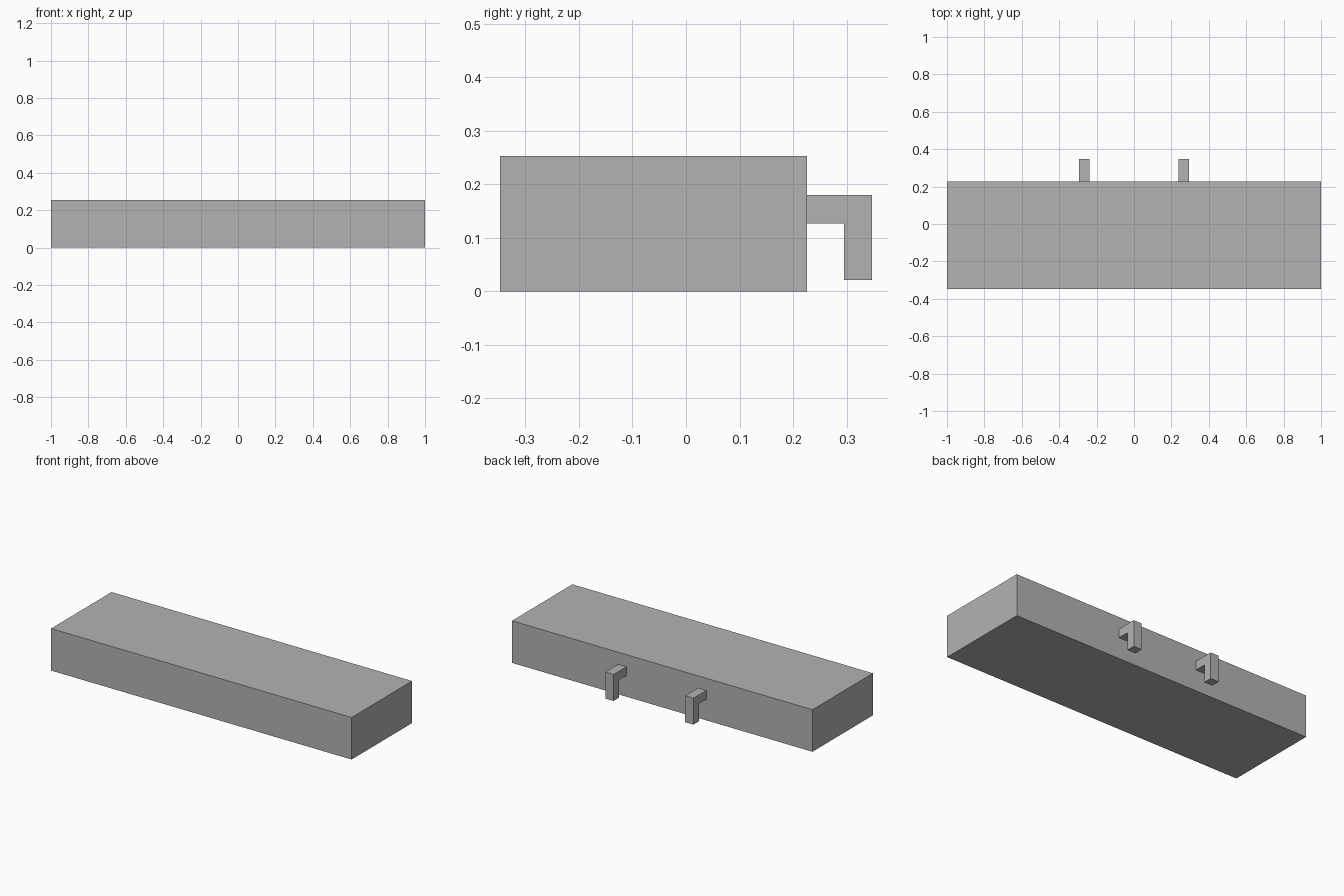
import bpy
import bmesh

cube = bpy.data.objects.get("Cube")
if cube:
    bpy.data.objects.remove(cube, do_unlink=True)

GREY = (0.45, 0.45, 0.45, 1.0)
mat = bpy.data.materials.new("plain_grey")
mat.use_nodes = True
mat.diffuse_color = GREY
mat.node_tree.nodes["Principled BSDF"].inputs["Base Color"].default_value = GREY


def extrude_profile(name, profile, x_min, x_max):
    """Sweep a closed (y, z) outline along x into a solid."""
    bm = bmesh.new()
    face = bm.faces.new([bm.verts.new((x_min, y, z)) for y, z in profile])
    swept = bmesh.ops.extrude_face_region(bm, geom=[face])["geom"]
    verts = [v for v in swept if isinstance(v, bmesh.types.BMVert)]
    bmesh.ops.translate(bm, verts=verts, vec=(x_max - x_min, 0, 0))
    bmesh.ops.recalc_face_normals(bm, faces=bm.faces[:])
    mesh = bpy.data.meshes.new(name)
    bm.to_mesh(mesh)
    bm.free()
    mesh.materials.append(mat)
    obj = bpy.data.objects.new(name, mesh)
    bpy.context.collection.objects.link(obj)
    return obj


# Long rectangular block
FRONT, BACK, TOP = -0.348, 0.226, 0.253
extrude_profile("block", [(FRONT, 0), (BACK, 0), (BACK, TOP), (FRONT, TOP)], -1, 1)

# Two hanging hooks on the back
hook = [(BACK, 0.127), (0.295, 0.127), (0.295, 0.021),
        (0.348, 0.021), (0.348, 0.18), (BACK, 0.18)]
HOOK_X, HALF_WIDTH = 0.266, 0.0275
for name, side in (("left_hook", 1), ("right_hook", -1)):
    centre = side * HOOK_X
    extrude_profile(name, hook, centre - HALF_WIDTH, centre + HALF_WIDTH)
